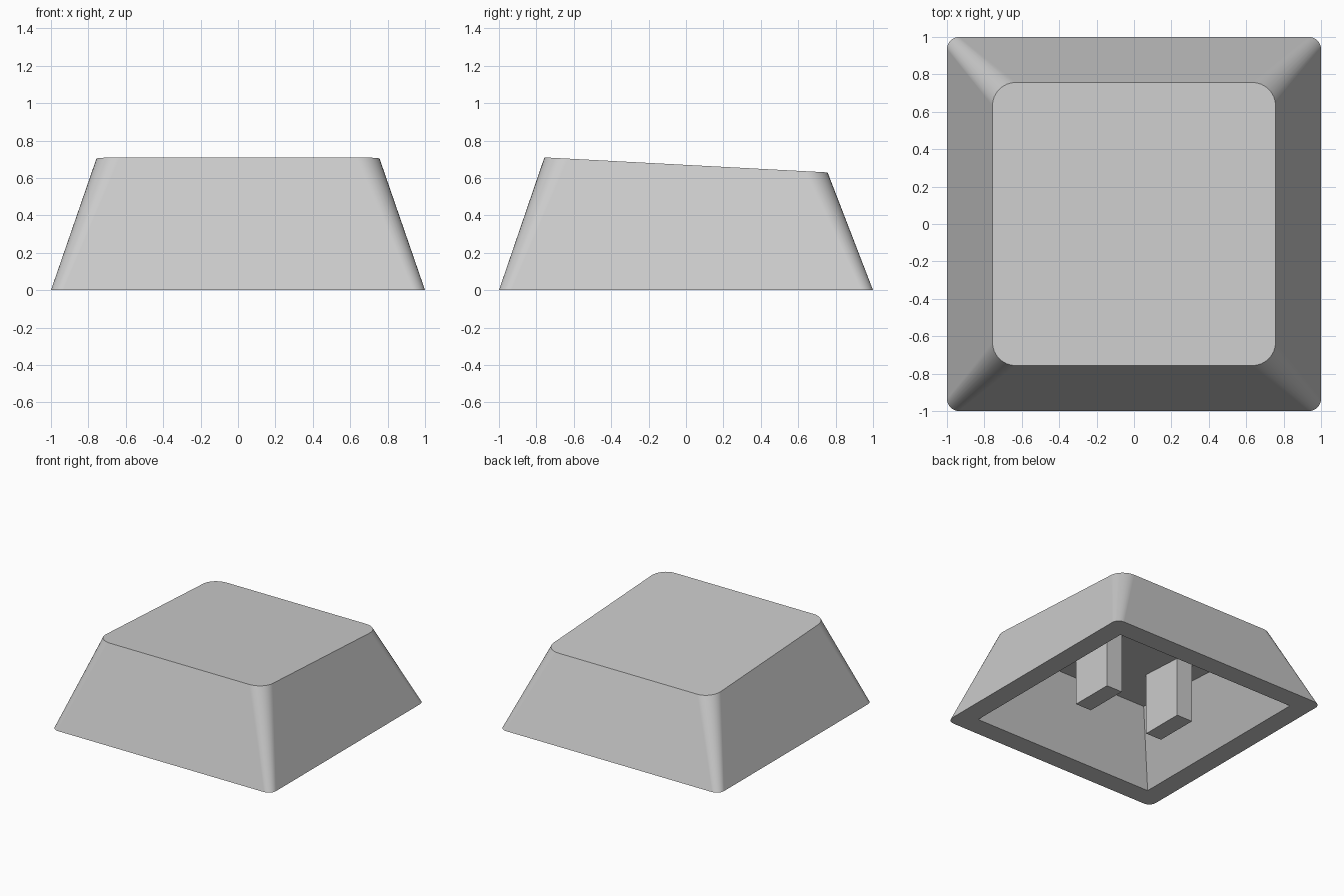
import bpy, bmesh, math

if "Cube" in bpy.data.objects:
    bpy.data.objects.remove(bpy.data.objects["Cube"], do_unlink=True)

WALL = 0.167        # wall and roof thickness
BASE, TOP = 1.0, 0.757
STEPS = 8           # segments per rounded corner

grey = bpy.data.materials.new("light grey plastic")
grey.use_nodes = True
grey.diffuse_color = (0.6, 0.6, 0.6, 1)
grey.node_tree.nodes["Principled BSDF"].inputs["Base Color"].default_value = (0.6, 0.6, 0.6, 1)


def finish(bm, name):
    bmesh.ops.recalc_face_normals(bm, faces=bm.faces)
    mesh = bpy.data.meshes.new(name)
    bm.to_mesh(mesh)
    bm.free()
    obj = bpy.data.objects.new(name, mesh)
    obj.data.materials.append(grey)
    bpy.context.collection.objects.link(obj)
    return obj


def slope(y, height=0.67):
    """Height of the tilted roof, high at the front."""
    return height - 0.053 * y


def rounded_square(half, radius):
    points = []
    for corner in range(4):
        mid = math.radians(45 + 90 * corner)
        cx = math.copysign(half - radius, math.cos(mid))
        cy = math.copysign(half - radius, math.sin(mid))
        for i in range(STEPS + 1):
            a = math.radians(90 * (corner + i / STEPS))
            points.append((cx + radius * math.cos(a), cy + radius * math.sin(a)))
    return points


def square(half):
    return [(half, half), (-half, half), (-half, -half), (half, -half)]


def shell(bm, low, high, roof_height):
    """Tapered sides closed by a tilted roof; returns the open bottom edges."""
    lower = [bm.verts.new((x, y, 0)) for x, y in low]
    upper = [bm.verts.new((x, y, slope(y, roof_height))) for x, y in high]
    n = len(lower)
    for i in range(n):
        j = (i + 1) % n
        bm.faces.new((lower[i], lower[j], upper[j], upper[i]))
    bm.faces.new(upper)
    return [bm.edges.get((lower[i], lower[(i + 1) % n])) for i in range(n)]


# Cap: rounded outer shell, sharp-cornered cavity and the flat rim between them
bm = bmesh.new()
rim = shell(bm, rounded_square(BASE, 0.065), rounded_square(TOP, 0.125), 0.67)
rim += shell(bm, square(BASE - WALL), square(TOP - WALL), 0.67 - WALL)
bmesh.ops.triangle_fill(bm, use_beauty=True, use_dissolve=False, edges=rim)
cap = finish(bm, "cap")
bpy.ops.object.select_all(action="DESELECT")
cap.select_set(True)
bpy.context.view_layer.objects.active = cap
bpy.ops.object.shade_smooth_by_angle(angle=math.radians(30))
weighted = cap.modifiers.new("flat sides", "WEIGHTED_NORMAL")
weighted.keep_sharp = True

# Two mounting prongs hanging from the roof
for side, name in ((1, "left_prong"), (-1, "right_prong")):
    bm = bmesh.new()
    bmesh.ops.create_cube(bm, size=1)
    bmesh.ops.scale(bm, vec=(0.145, 0.363, 0.55), verts=bm.verts)
    bmesh.ops.translate(bm, vec=(side * 0.345, 0, 0.275), verts=bm.verts)
    finish(bm, name)
